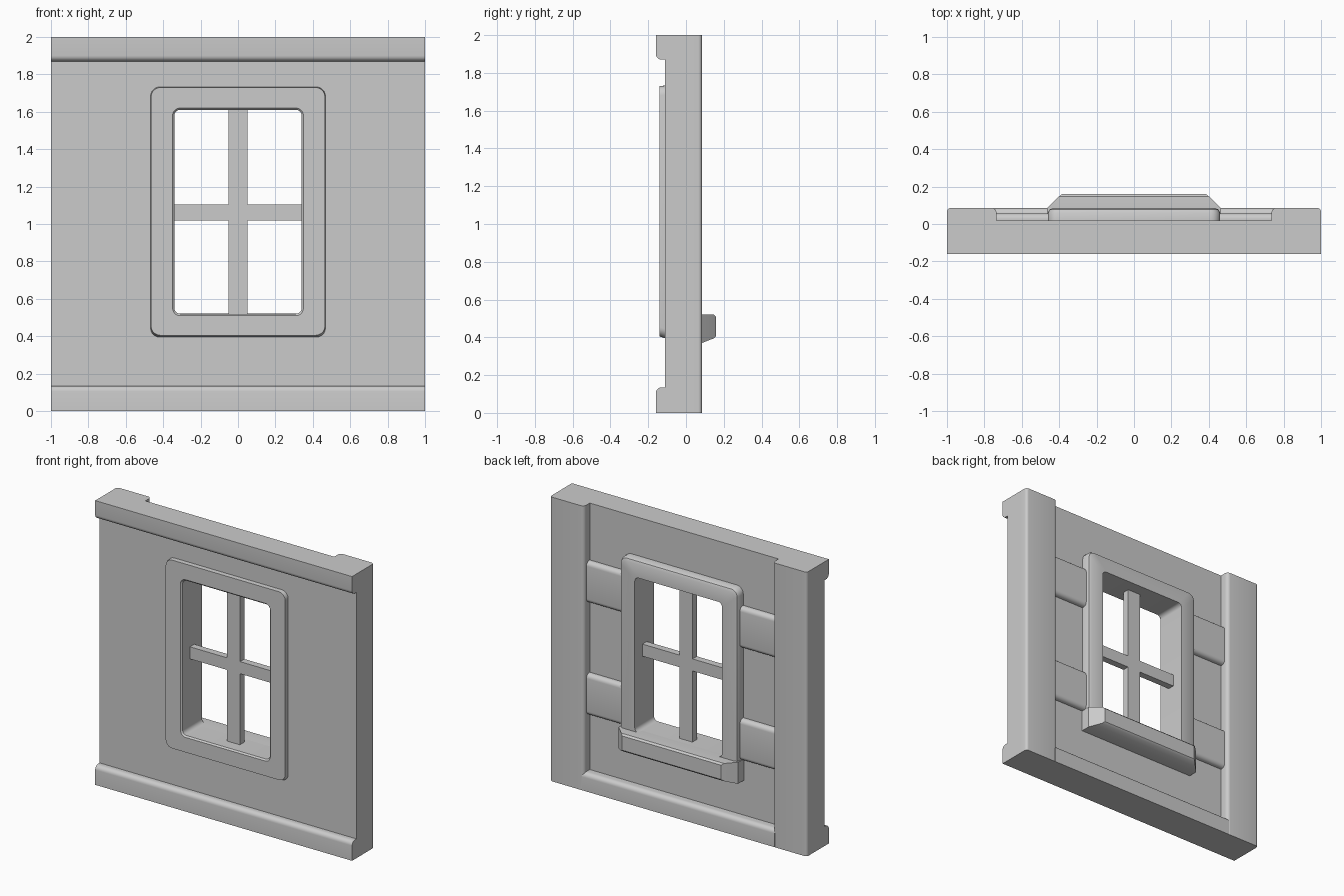
import bpy, bmesh, math
from mathutils import Vector

if "Cube" in bpy.data.objects:
    bpy.data.objects.remove(bpy.data.objects["Cube"])


def finish(name, bm):
    bmesh.ops.remove_doubles(bm, verts=bm.verts, dist=1e-5)
    bmesh.ops.recalc_face_normals(bm, faces=bm.faces)
    me = bpy.data.meshes.new(name)
    bm.to_mesh(me)
    bm.free()
    ob = bpy.data.objects.new(name, me)
    bpy.context.collection.objects.link(ob)
    bpy.ops.object.select_all(action='DESELECT')
    ob.select_set(True)
    bpy.context.view_layer.objects.active = ob
    bpy.ops.object.shade_smooth_by_angle(angle=math.radians(30))
    return ob


def rounded(points, seg=5):
    """2D outline from (a, b, radius) corners, with true arcs."""
    out = []
    for i, (a, b, r) in enumerate(points):
        p = Vector((a, b))
        if r == 0:
            out.append(p)
            continue
        u = (Vector(points[i - 1][:2]) - p).normalized()
        v = (Vector(points[(i + 1) % len(points)][:2]) - p).normalized()
        half = u.angle(v) / 2
        t, w = r / math.tan(half), math.sin(half)
        for k in range(seg + 1):
            s = k / seg
            c0, c1, c2 = (1 - s) ** 2, 2 * s * (1 - s) * w, s * s
            out.append((c0 * (p + u * t) + c1 * p + c2 * (p + v * t)) / (c0 + c1 + c2))
    return out


def prism(name, points, lo, hi, axis):
    """Extrude a (y, z) outline along x, or an (x, y) outline along z."""
    place = (lambda p, d: (d, p[0], p[1])) if axis == 'x' else (lambda p, d: (p[0], p[1], d))
    outline = rounded(points)
    bm = bmesh.new()
    a, b = [[bm.verts.new(place(p, d)) for p in outline] for d in (lo, hi)]
    bm.faces.new(a)
    bm.faces.new(b)
    n = len(a)
    for i in range(n):
        bm.faces.new((a[i], a[(i + 1) % n], b[(i + 1) % n], b[i]))
    return finish(name, bm)


def loft(name, loops, ring):
    """Join rectangles (half width, z0, z1, radius, y); ring closes the tube, else cap it."""
    bm = bmesh.new()
    rows = []
    for w, z0, z1, r, y in loops:
        r = max(r, 1e-7)
        row = rounded([(-w, z0, r), (w, z0, r), (w, z1, r), (-w, z1, r)])
        rows.append([bm.verts.new((p[0], y, p[1])) for p in row])
    pairs = list(zip(rows, rows[1:]))
    if ring:
        pairs.append((rows[-1], rows[0]))
    else:
        bm.faces.new(rows[0])
        bm.faces.new(rows[-1])
    n = len(rows[0])
    for a, b in pairs:
        for i in range(n):
            bm.faces.new((a[i], a[(i + 1) % n], b[(i + 1) % n], b[i]))
    return finish(name, bm)


FRONT, PANEL, BACK = -0.11, 0.02, 0.085

# wall panel with a window hole
loft("wall_panel", [(1, 0, 2, 0, FRONT), (1, 0, 2, 0, PANEL),
                    (0.46, 0.40, 1.73, 0.05, PANEL), (0.46, 0.40, 1.73, 0.05, FRONT)], True)

# front trim along the foot and the head
prism("bottom_trim", [(FRONT, 0, 0), (FRONT, 0.135, 0), (-0.16, 0.135, 0.03), (-0.16, 0, 0)], -1, 1, 'x')
prism("top_trim", [(FRONT, 2, 0), (FRONT, 1.87, 0), (-0.16, 1.87, 0.03), (-0.16, 2, 0)], -1, 1, 'x')

# back posts and bottom rail
for side, s in (("left", -1), ("right", 1)):
    prism(side + "_post", [(s, PANEL, 0), (s, BACK, 0.02), (s * 0.735, BACK, 0.025),
                           (s * 0.735, PANEL, 0)], 0, 2, 'z')
    # horizontal boards between post and window
    for level, z0, z1 in (("lower", 0.52, 0.81), ("upper", 1.31, 1.60)):
        lo, hi = sorted((s * 0.455, s * 0.74))
        prism(f"{side}_{level}_board", [(PANEL, z0, 0), (0.057, z0, 0.03), (0.057, z1, 0.03),
                                        (PANEL, z1, 0)], lo, hi, 'x')
prism("bottom_rail", [(PANEL, 0, 0), (BACK, 0, 0), (BACK, 0.125, 0.03), (PANEL, 0.125, 0)],
      -0.75, 0.75, 'x')

# window frame running through the wall
loft("window_frame", [(0.34, 0.52, 1.61, 0.03, -0.13), (0.35, 0.51, 1.62, 0.04, -0.14),
                      (0.465, 0.405, 1.73, 0.05, -0.14), (0.468, 0.395, 1.733, 0.05, -0.11),
                      (0.46, 0.40, 1.73, 0.05, 0.02), (0.46, 0.40, 1.73, 0.05, 0.06),
                      (0.452, 0.408, 1.722, 0.045, 0.077), (0.435, 0.425, 1.705, 0.04, BACK),
                      (0.34, 0.52, 1.61, 0.03, BACK)], True)

# back sill
loft("window_sill", [(0.465, 0.37, 0.519, 0, PANEL), (0.465, 0.37, 0.522, 0, BACK),
                     (0.40, 0.395, 0.52, 0, 0.148), (0.385, 0.408, 0.508, 0, 0.16)], False)

# glazing bars
loft("vertical_bar", [(0.05, 0.51, 1.62, 0, y) for y in (-0.05, 0.0)], False)
loft("horizontal_bar", [(0.345, 1.02, 1.105, 0, y) for y in (-0.049, -0.001)], False)
